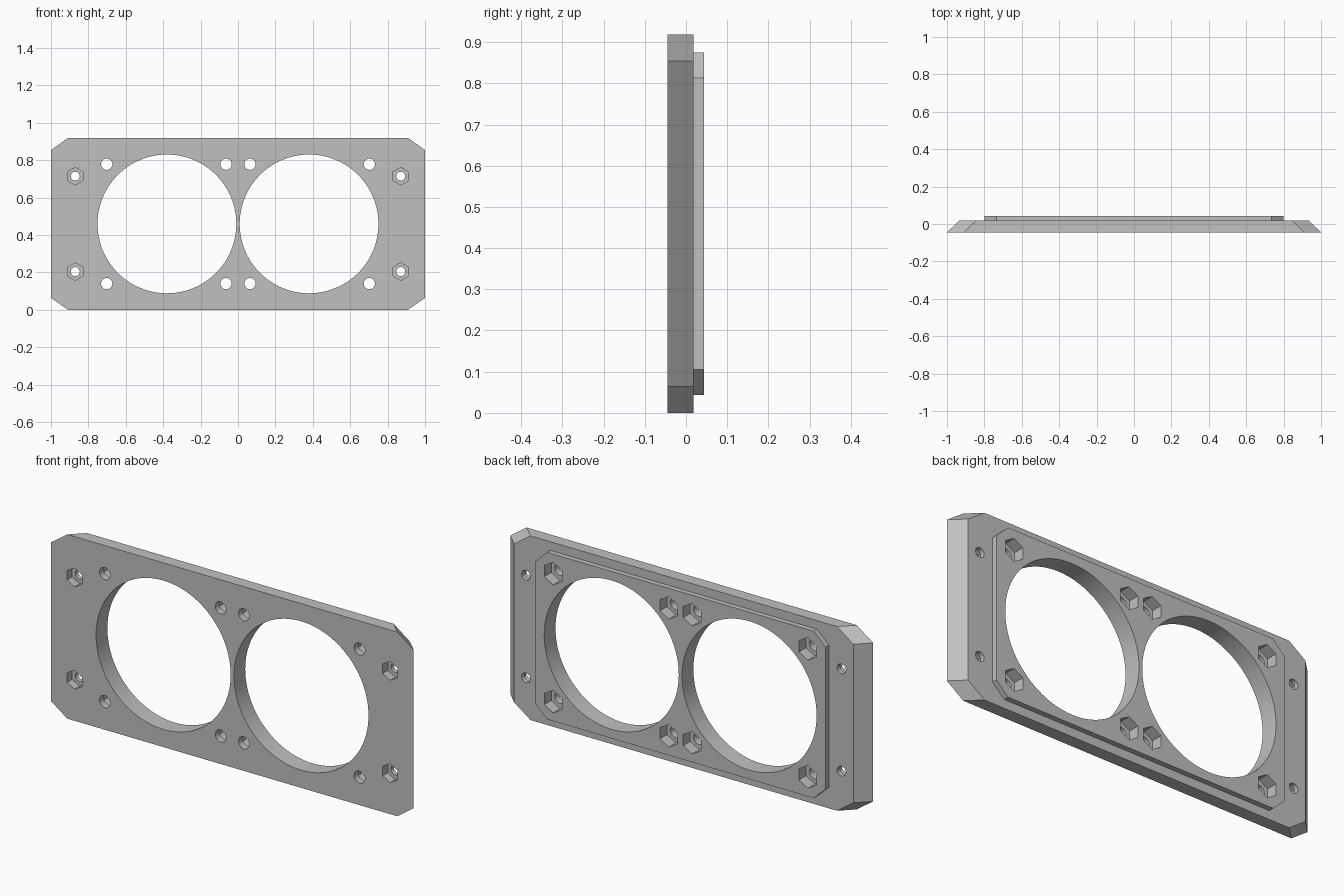
import bpy, bmesh, math

cube = bpy.data.objects.get("Cube")
if cube:
    bpy.data.objects.remove(cube, do_unlink=True)

FRONT, STEP, BACK = -0.045, 0.018, 0.044
MID = 0.459

grey = bpy.data.materials.new("plain grey")
grey.use_nodes = True
grey.diffuse_color = (0.53, 0.53, 0.53, 1)
grey.node_tree.nodes["Principled BSDF"].inputs["Base Color"].default_value = (0.53, 0.53, 0.53, 1)


def loft(bm, front, back, y0, y1):
    """Closed solid between two matching (x, z) outlines."""
    a = [bm.verts.new((x, y0, z)) for x, z in front]
    b = [bm.verts.new((x, y1, z)) for x, z in back]
    bm.faces.new(a)
    bm.faces.new(b[::-1])
    n = len(a)
    for i in range(n):
        j = (i + 1) % n
        bm.faces.new((a[j], a[i], b[i], b[j]))


def chamfered(w, h, cx, cz):
    """Rectangle outline with cut corners, around the plate centre."""
    q = [(w, h - cz), (w - cx, h)]
    pts = q + [(-x, z) for x, z in q[::-1]]
    pts += [(-x, -z) for x, z in pts]
    return [(x, MID + z) for x, z in pts]


def ring(x, z, r, n):
    """Regular polygon outline with a point at the top."""
    step = math.tau / n
    return [(x + r * math.sin(i * step), z + r * math.cos(i * step)) for i in range(n)]


def make(name, solids):
    bm = bmesh.new()
    for s in solids:
        loft(bm, *s)
    bmesh.ops.recalc_face_normals(bm, faces=bm.faces)
    mesh = bpy.data.meshes.new(name)
    bm.to_mesh(mesh)
    bm.free()
    mesh.materials.append(grey)
    obj = bpy.data.objects.new(name, mesh)
    bpy.context.collection.objects.link(obj)
    return obj


def combine(target, other, operation):
    """Apply a boolean and drop the helper."""
    other.hide_render = True
    mod = target.modifiers.new(operation, "BOOLEAN")
    mod.operation, mod.solver, mod.object = operation, "EXACT", other
    bpy.context.view_layer.objects.active = target
    bpy.ops.object.modifier_apply(modifier=mod.name)
    bpy.data.objects.remove(other, do_unlink=True)


# Plate with slanted ends, plus the raised step on its back
plate = make("twin_ring_plate", [
    (chamfered(1.0, MID, 0.09, 0.064), chamfered(0.935, MID, 0.09, 0.064), FRONT, STEP)])
lip = chamfered(0.8, 0.416, 0.065, 0.062)
combine(plate, make("back_step", [(lip, lip, 0.0, BACK)]), "UNION")

# Large openings and bolt holes right through
ring_bolts = [(x, MID + s * 0.319) for x in (-0.702, -0.064, 0.064, 0.702) for s in (-1, 1)]
end_bolts = [(x, MID + s * 0.255) for x in (-0.87, 0.87) for s in (-1, 1)]
outlines = [ring(x, MID, 0.371, 96) for x in (-0.38, 0.38)]
outlines += [ring(x, z, 0.03, 32) for x, z in ring_bolts]
outlines += [ring(x, z, 0.024, 32) for x, z in end_bolts]
combine(plate, make("round_cutters", [(o, o, -0.2, 0.2) for o in outlines]), "DIFFERENCE")

# Hexagonal nut pockets: ring bolts on the back, end bolts on the front
pockets = []
for x, z in ring_bolts:
    o = ring(x, z, 0.056, 6)
    pockets.append((o, o, BACK - 0.055, 0.2))
for x, z in end_bolts:
    o = ring(x, z, 0.047, 6)
    pockets.append((o, o, -0.2, FRONT + 0.04))
combine(plate, make("hex_cutters", pockets), "DIFFERENCE")

# Smooth bores, crisp edges
bpy.ops.object.select_all(action="DESELECT")
plate.select_set(True)
bpy.context.view_layer.objects.active = plate
bpy.ops.object.shade_smooth_by_angle(angle=math.radians(30))
